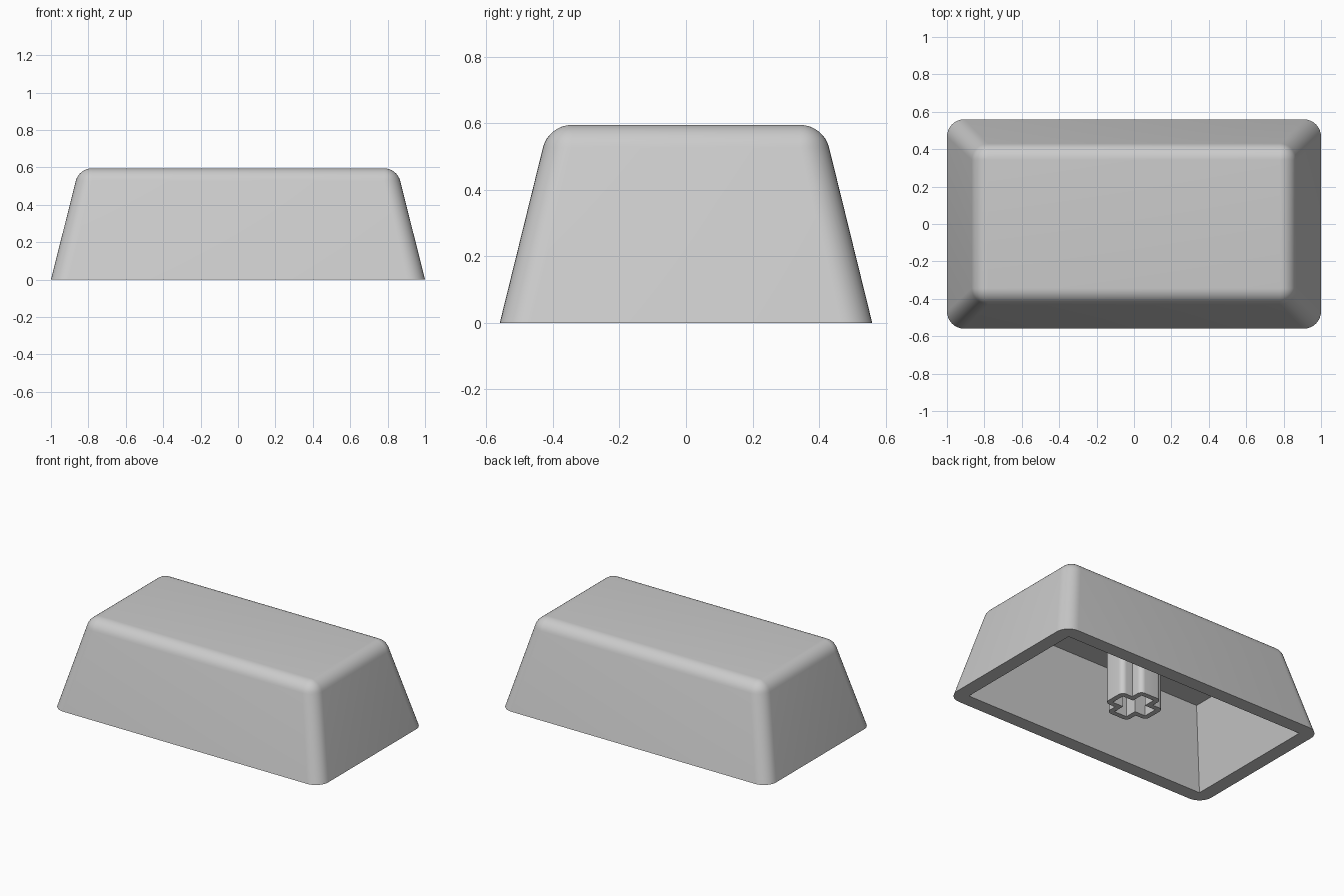
import bpy, bmesh, math
from mathutils import Matrix, Vector

if "Cube" in bpy.data.objects:
    bpy.data.objects.remove(bpy.data.objects["Cube"])

R = 0.09                      # shell thickness and rounding radius
TOP_X, TOP_Y, TOP_Z = 0.78, 0.343, 0.595
STEPS = 8

plastic = bpy.data.materials.new("grey plastic")
plastic.diffuse_color = (0.6, 0.6, 0.6, 1)
plastic.use_nodes = True
plastic.node_tree.nodes["Principled BSDF"].inputs["Base Color"].default_value = plastic.diffuse_color


def arc(cx, cy, r, start):
    """Quarter circle of points around a corner centre."""
    angles = [start + math.pi / 2 * i / STEPS for i in range(STEPS + 1)]
    return [(cx + r * math.cos(a), cy + r * math.sin(a)) for a in angles]


def rounded_rect(hx, hy, r):
    corners = [(1, 1), (-1, 1), (-1, -1), (1, -1)]
    pts = []
    for i, (sx, sy) in enumerate(corners):
        pts += arc(sx * (hx - r), sy * (hy - r), r, i * math.pi / 2)
    return pts


def rounded_cross(length, width, r):
    """Plus outline grown outward by r with round arm corners."""
    quarter = (arc(length, width, r, 0) + [(width + r, width + r)]
               + arc(width, length, r, 0))
    pts = []
    for i in range(4):
        turn = Matrix.Rotation(i * math.pi / 2, 2)
        pts += [tuple(turn @ Vector(p)) for p in quarter]
    return pts


def loft(name, rings, caps):
    """Skin a list of (outline, z) rings."""
    bm = bmesh.new()
    loops = [[bm.verts.new((x, y, z)) for x, y in pts] for pts, z in rings]
    n = len(loops[0])
    for a, b in zip(loops, loops[1:]):
        for i in range(n):
            j = (i + 1) % n
            bm.faces.new((a[i], a[j], b[j], b[i]))
    if caps:
        bm.faces.new(loops[0])
        bm.faces.new(loops[-1])
    bmesh.ops.remove_doubles(bm, verts=bm.verts, dist=1e-5)
    bmesh.ops.recalc_face_normals(bm, faces=bm.faces)
    mesh = bpy.data.meshes.new(name)
    bm.to_mesh(mesh)
    bm.free()
    mesh.materials.append(plastic)
    obj = bpy.data.objects.new(name, mesh)
    bpy.context.collection.objects.link(obj)
    bpy.ops.object.select_all(action='DESELECT')
    obj.select_set(True)
    bpy.context.view_layer.objects.active = obj
    bpy.ops.object.shade_smooth_by_angle(angle=math.radians(30))
    return obj


# Hollow cap: ceiling, inner walls, bottom rim, sloped outer walls, rounded top
ceiling = TOP_Z - R
slope = math.radians(14.3)
rings = [
    (rounded_rect(TOP_X, TOP_Y, 0), ceiling),
    (rounded_rect(0.907, 0.467, 0), 0),
    (rounded_rect(1.0, 0.56, 0.093), 0),
]
for i in range(STEPS + 1):
    a = slope + (math.pi / 2 - slope) * i / STEPS
    out = R * math.cos(a)
    rings.append((rounded_rect(TOP_X + out, TOP_Y + out, out),
                  ceiling + R * math.sin(a)))
loft("cap_shell", rings, True)

# Cross-shaped socket hanging from the ceiling
outer = rounded_cross(0.127, 0.047, 0.034)
inner = rounded_cross(0.127, 0.047, 0)
loft("stem_socket", [(outer, ceiling), (outer, 0.06),
                     (inner, 0.06), (inner, ceiling)], False)
